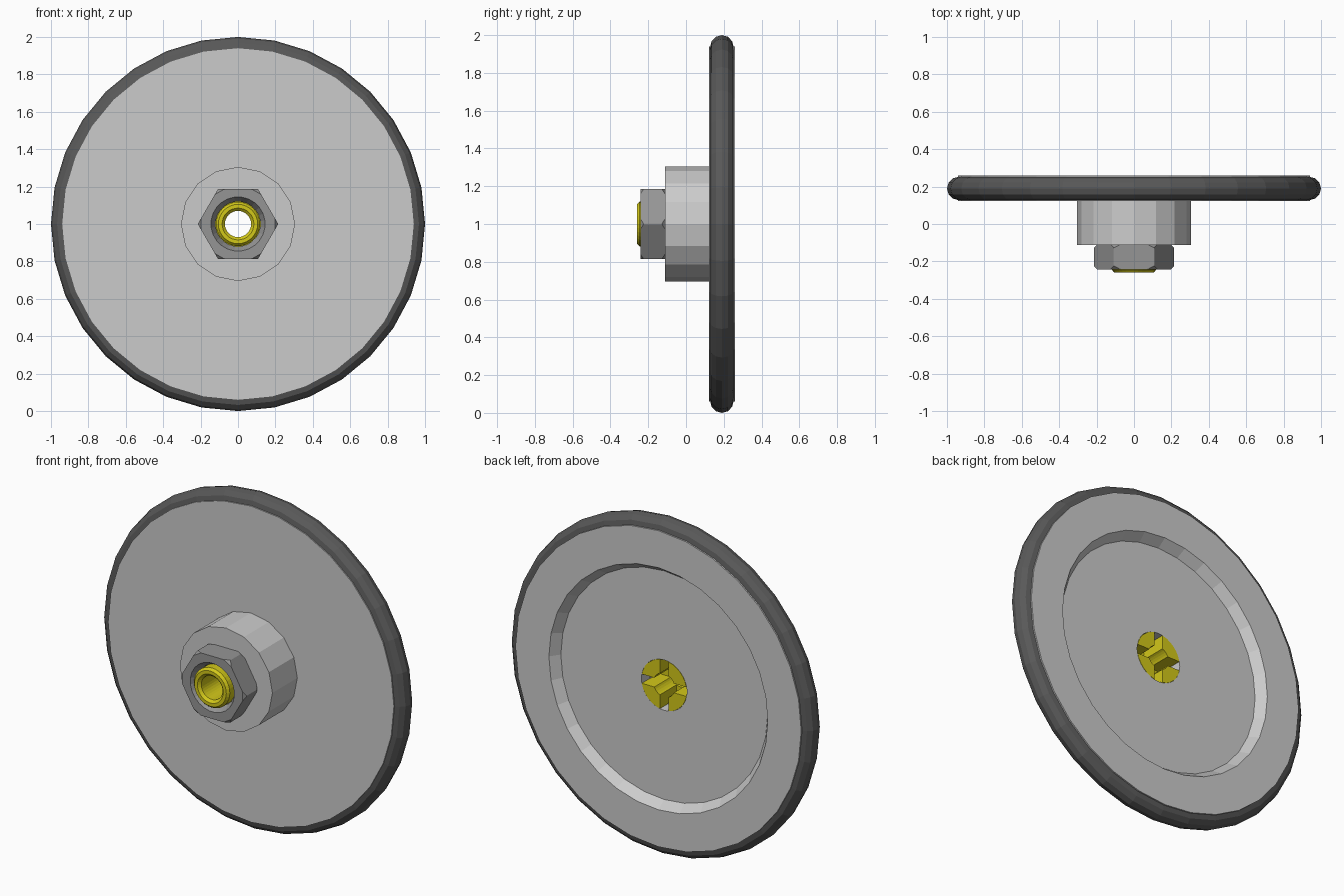
import bpy, bmesh
from math import sin, cos, pi

if "Cube" in bpy.data.objects:
    bpy.data.objects.remove(bpy.data.objects["Cube"])

AXLE_Z = 1.0


def material(name, rgb):
    m = bpy.data.materials.new(name)
    m.diffuse_color = (*rgb, 1)
    m.use_nodes = True
    m.node_tree.nodes["Principled BSDF"].inputs["Base Color"].default_value = m.diffuse_color
    return m


def lathe(name, profile, sides, mat=None, turn=0.0):
    """Revolve a closed (radius, y) profile around the wheel axle."""
    bm = bmesh.new()
    rings = []
    for i in range(sides):
        a = 2 * pi * i / sides + turn
        rings.append([bm.verts.new((r * sin(a), y, AXLE_Z + r * cos(a))) for r, y in profile])
    n = len(profile)
    for i in range(sides):
        p, q = rings[i], rings[(i + 1) % sides]
        for j in range(n):
            k = (j + 1) % n
            bm.faces.new((p[j], q[j], q[k], p[k]))
    return finish(name, bm, mat)


def finish(name, bm, mat=None):
    bmesh.ops.recalc_face_normals(bm, faces=bm.faces)
    mesh = bpy.data.meshes.new(name)
    bm.to_mesh(mesh)
    bm.free()
    ob = bpy.data.objects.new(name, mesh)
    bpy.context.collection.objects.link(ob)
    if mat:
        mesh.materials.append(mat)
    return ob


def box(name, size, y):
    bm = bmesh.new()
    bmesh.ops.create_cube(bm, size=1)
    bmesh.ops.scale(bm, vec=size, verts=bm.verts)
    bmesh.ops.translate(bm, vec=(0, y, AXLE_Z), verts=bm.verts)
    return finish(name, bm)


def boolean(ob, tool, operation):
    mod = ob.modifiers.new("cut", 'BOOLEAN')
    mod.object, mod.operation, mod.solver = tool, operation, 'EXACT'
    tool.hide_render = True
    bpy.context.view_layer.objects.active = ob
    bpy.ops.object.modifier_apply(modifier=mod.name)
    bpy.data.objects.remove(tool)


rubber = material("dark_rubber", (0.1, 0.1, 0.1))
steel = material("nut_grey", (0.3, 0.3, 0.3))
yellow = material("yellow", (0.65, 0.58, 0.01))

# Disc with a shallow tapered dish in its back
lathe("wheel_disc", [(0.15, 0.122), (0.94, 0.122), (0.94, 0.26),
                     (0.72, 0.26), (0.68, 0.205), (0.15, 0.205)], 32)

# Rounded tyre around the rim
arc = [(0.935 + 0.065 * cos(t * pi / 6), 0.19 + 0.063 * sin(t * pi / 6)) for t in range(-3, 4)]
lathe("tyre", [(0.9, 0.127)] + arc + [(0.9, 0.253)], 32, rubber)

# Hub in front of the disc
lathe("hub", [(0.14, -0.112), (0.305, -0.112), (0.305, 0.13), (0.15, 0.13)], 16)

# Hex nut with rounded-off corners and a countersunk hole
nut = lathe("hex_nut", [(0.145, -0.242), (0.2, -0.242), (0.216, -0.225), (0.216, -0.127),
                        (0.2, -0.11), (0.12, -0.11), (0.12, -0.2)], 24, steel, pi / 24)
bm = bmesh.new()
ends = [[bm.verts.new((0.215 * cos(i * pi / 3), y, AXLE_Z + 0.215 * sin(i * pi / 3)))
         for i in range(6)] for y in (-0.3, 0.0)]
bm.faces.new(ends[0])
bm.faces.new(ends[1])
for i in range(6):
    j = (i + 1) % 6
    bm.faces.new((ends[0][i], ends[0][j], ends[1][j], ends[1][i]))
boolean(nut, finish("hex_cutter", bm, steel), 'INTERSECT')

# Hollow axle pin, slotted in a cross from the back
pin = lathe("axle_pin", [(0.085, -0.26), (0.105, -0.26), (0.118, -0.245), (0.118, -0.1),
                         (0.149, -0.1), (0.149, 0.206), (0.07, 0.206), (0.07, -0.245)], 32, yellow)
for size in ((0.4, 0.3, 0.055), (0.055, 0.3, 0.4)):
    boolean(pin, box("slot_cutter", size, 0.2), 'DIFFERENCE')
